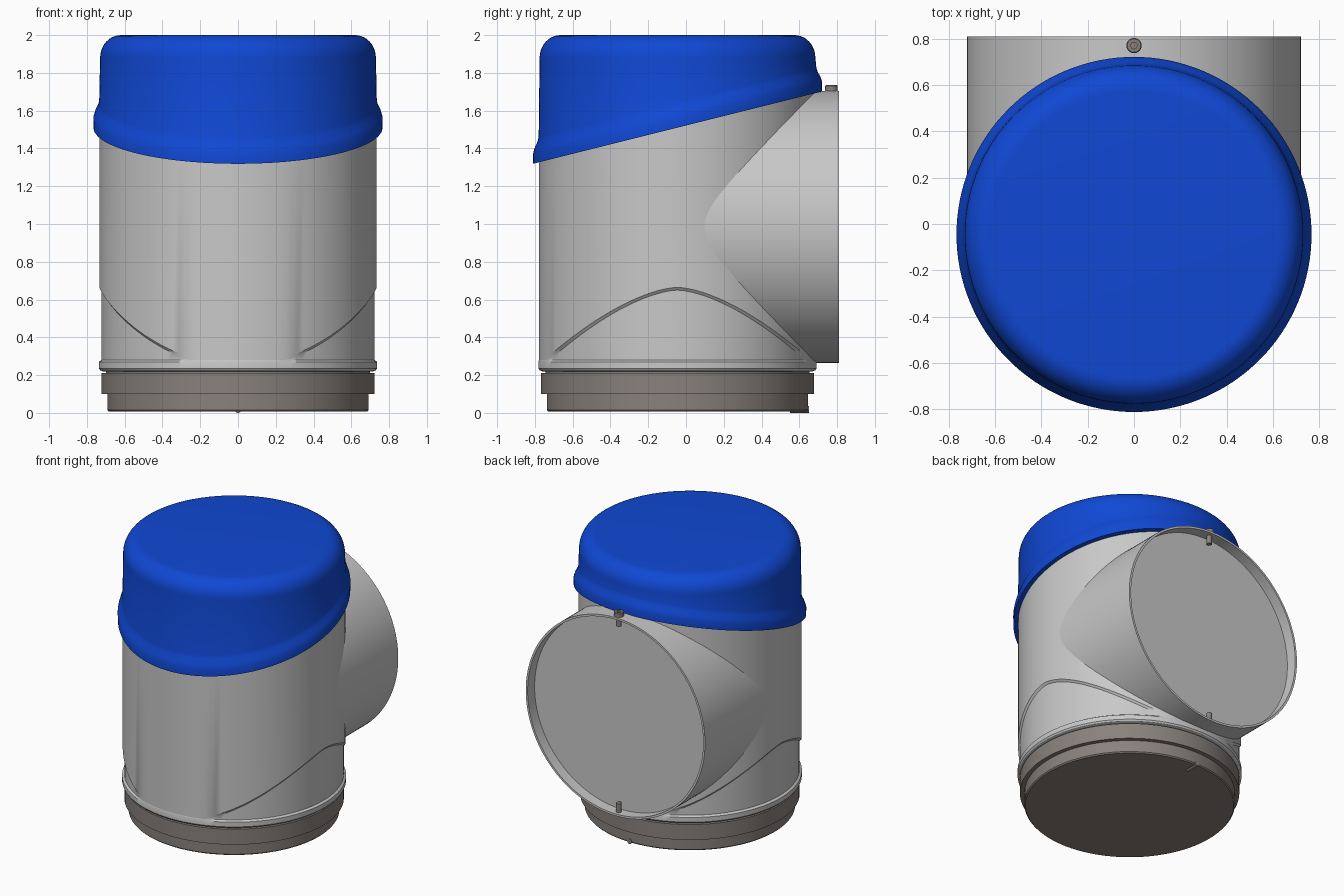
import bpy
import bmesh
from math import sin, cos, pi, radians
from mathutils import Matrix, Vector

cube = bpy.data.objects.get("Cube")
if cube:
    bpy.data.objects.remove(cube)

AXIS_Y = -0.045      # upright axis of the housing
PIPE_Z = 0.985       # height of the side pipe axis
SEGMENTS = 128


def material(name, rgb):
    m = bpy.data.materials.new(name)
    m.use_nodes = True
    m.diffuse_color = (*rgb, 1)
    m.node_tree.nodes["Principled BSDF"].inputs["Base Color"].default_value = (*rgb, 1)
    return m


LIGHT_GREY = material("light grey", (0.58, 0.58, 0.58))
BLUE = material("blue", (0.005, 0.065, 0.66))
BROWN_GREY = material("brown grey", (0.25, 0.22, 0.2))


def skin(name, rings, mat, matrix, segments=SEGMENTS, angle=30):
    """Closed surface through rings; each ring is (radius, height), either may depend on the angle."""
    bm = bmesh.new()
    loops = []
    for radius, height in rings:
        loop = []
        for i in range(segments):
            a = 2 * pi * i / segments
            r = radius(a) if callable(radius) else radius
            z = height(a, r) if callable(height) else height
            loop.append(bm.verts.new((r * cos(a), r * sin(a), z)))
        loops.append(loop)
    for low, high in zip(loops, loops[1:]):
        for i in range(segments):
            j = (i + 1) % segments
            bm.faces.new((low[i], low[j], high[j], high[i]))
    bm.faces.new(loops[0][::-1])
    bm.faces.new(loops[-1])
    bmesh.ops.recalc_face_normals(bm, faces=bm.faces)
    mesh = bpy.data.meshes.new(name)
    bm.to_mesh(mesh)
    bm.free()
    mesh.materials.append(mat)
    obj = bpy.data.objects.new(name, mesh)
    obj.matrix_world = matrix
    bpy.context.collection.objects.link(obj)
    bpy.ops.object.select_all(action='DESELECT')
    obj.select_set(True)
    bpy.context.view_layer.objects.active = obj
    bpy.ops.object.shade_smooth_by_angle(angle=radians(angle))
    return obj


upright = Matrix.Translation((0, AXIS_Y, 0))
backward = Matrix.Rotation(-pi / 2, 4, 'X')      # turns +z into +y


def tilted(offset):
    """Height on the sloping lower edge of the cap."""
    return lambda a, r: 1.51 + 0.25 * r * sin(a) + offset


# Base collar with a stepped spigot
skin("base_collar", [(0.685, 0.008), (0.692, 0.016), (0.692, 0.1), (0.722, 0.1),
                     (0.722, 0.212), (0.70, 0.212), (0.70, 0.24)], BROWN_GREY, upright)

# Housing: a bead at the foot and a shallow arched recess on each side
BODY_R, RECESS_R, FOOT_Z = 0.734, 0.722, 0.28


def arch(a, r):
    return max(FOOT_Z, 0.65 - 0.38 * (abs(sin(a)) * BODY_R / 0.7) ** 1.6)


def recess_radius(a):
    depth = min(1, (arch(a, 0) - FOOT_Z) / 0.04)
    return BODY_R + (RECESS_R - BODY_R) * depth


skin("housing", [(0.715, 0.22), (0.73, 0.226), (0.737, 0.236), (0.737, 0.27),
                 (recess_radius, FOOT_Z), (recess_radius, arch),
                 (BODY_R, lambda a, r: arch(a, r) + 0.015),
                 (BODY_R, tilted(0.04))], LIGHT_GREY, upright)

# Side pipe, open end with a recessed closing disc
skin("side_pipe", [(0.72, 0), (0.72, 0.81), (0.705, 0.81), (0.705, 0.73)],
     LIGHT_GREY, Matrix.Translation((0, 0, PIPE_Z)) @ backward)

# Cap: flared skirt on a slope, rounded shoulder
skirt = [(0.70, 0), (0.765, 0), (0.766, 0.05), (0.757, 0.08), (0.742, 0.11), (0.735, 0.135)]
shoulder = [(0.62 + 0.11 * cos(t), 1.88 + 0.12 * sin(t))
            for t in (pi / 2 * i / 10 for i in range(11))]
skin("cap", [(r, tilted(h)) for r, h in skirt] + shoulder, BLUE, upright, angle=35)


# Locking screws
def screw(name, radius, start, end):
    start, end = Vector(start), Vector(end)
    turn = (end - start).to_track_quat('Z', 'Y').to_matrix().to_4x4()
    return skin(name, [(radius, 0), (radius, (end - start).length)], BROWN_GREY,
                Matrix.Translation(start) @ turn, segments=24)


SCREW_Y = 0.77
screw("upper_screw_shank", 0.018, (0, SCREW_Y, 1.63), (0, SCREW_Y, 1.71))
skin("upper_screw_head", [(0.033, 0), (0.033, 0.028), (0.029, 0.032), (0.014, 0.032),
                          (0.014, 0.015)], BROWN_GREY,
     Matrix.Translation((0, SCREW_Y, 1.703)), segments=24)
screw("lower_screw_shank", 0.018, (0, SCREW_Y, 0.27), (0, SCREW_Y, 0.345))
screw("base_screw_shank", 0.018, (0, 0.55, 0.018), (0, 0.65, 0.018))
